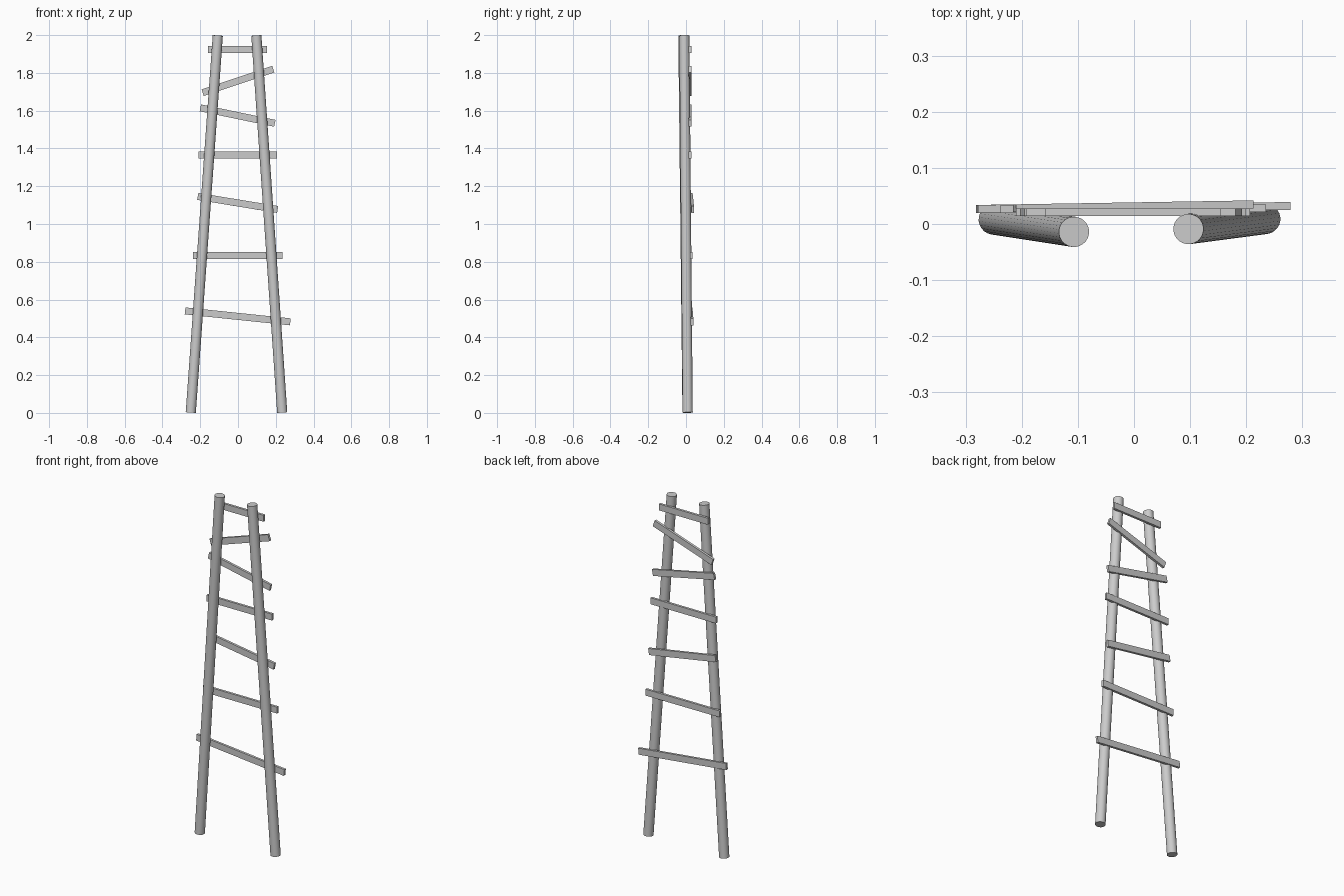
import bpy
import math
from mathutils import Vector

if "Cube" in bpy.data.objects:
    bpy.data.objects.remove(bpy.data.objects["Cube"])

# One plain grey for the whole ladder
grey = bpy.data.materials.new("weathered_grey")
grey.use_nodes = True
colour = (0.6, 0.6, 0.6, 1)
grey.diffuse_color = colour
grey.node_tree.nodes["Principled BSDF"].inputs["Base Color"].default_value = colour


def finish(name):
    obj = bpy.context.object
    obj.name = name
    obj.data.materials.append(grey)
    return obj


def pole(name, bottom, top, radius=0.027):
    a, b = Vector(bottom), Vector(top)
    bpy.ops.mesh.primitive_cylinder_add(
        vertices=24, radius=radius, depth=(b - a).length, location=(a + b) / 2,
        rotation=(b - a).to_track_quat('Z', 'Y').to_euler())
    finish(name)
    bpy.ops.object.shade_smooth_by_angle(angle=math.radians(35))


def rung(name, left, right, height=0.037, depth=0.014):
    a, b = Vector(left), Vector(right)
    d = b - a
    bpy.ops.mesh.primitive_cube_add(size=1, location=(a + b) / 2)
    obj = finish(name)
    obj.scale = (d.length, depth, height)
    obj.rotation_euler = (0, -math.atan2(d.z, d.x), math.atan2(d.y, d.x))


# Two round poles leaning towards each other
pole("right_pole", (-0.25, 0.008, 0.002), (-0.107, -0.014, 1.998))
pole("left_pole", (0.234, 0.009, 0.002), (0.097, -0.009, 1.998))

# Crooked flat rungs fixed behind the poles: x, y, z of each end
rungs = [
    ((-0.28, 0.027, 0.54), (0.277, 0.032, 0.482)),
    ((-0.238, 0.027, 0.833), (0.235, 0.028, 0.833)),
    ((-0.213, 0.028, 1.146), (0.21, 0.035, 1.077)),
    ((-0.21, 0.021, 1.366), (0.207, 0.021, 1.366)),
    ((-0.199, 0.021, 1.615), (0.195, 0.021, 1.533)),
    ((-0.187, 0.021, 1.695), (0.187, 0.021, 1.82)),
    ((-0.159, 0.021, 1.923), (0.154, 0.021, 1.923)),
]
for i, (a, b) in enumerate(rungs):
    rung(f"rung_{i + 1}", a, b)
